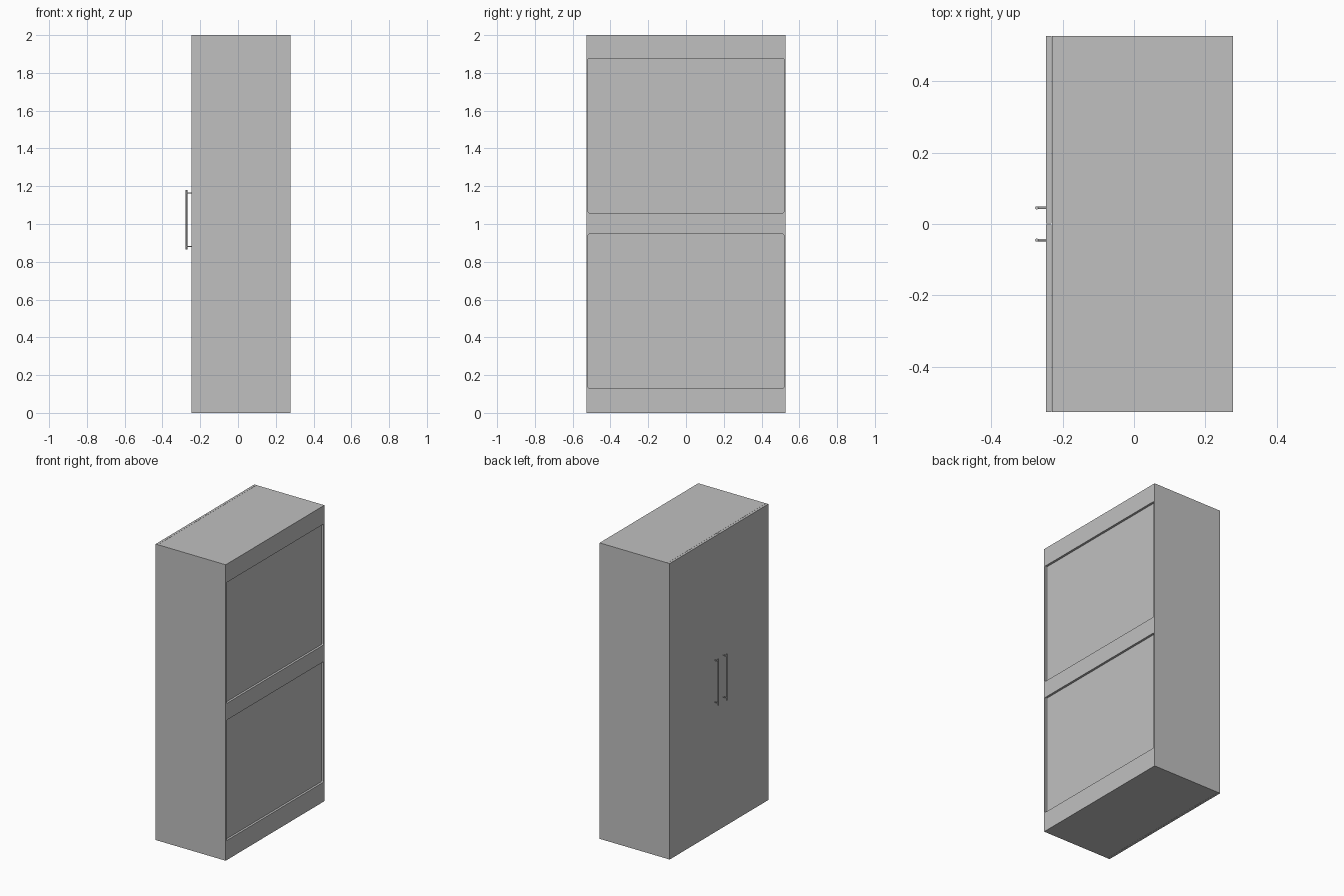
import bpy
from mathutils import Vector

old = bpy.data.objects.get("Cube")
if old:
    bpy.data.objects.remove(old, do_unlink=True)


def material(name, value):
    mat = bpy.data.materials.new(name)
    mat.use_nodes = True
    colour = (value, value, value, 1)
    mat.diffuse_color = colour
    mat.node_tree.nodes["Principled BSDF"].inputs["Base Color"].default_value = colour
    return mat


GREY = material("light grey", 0.53)


def box(name, low, high):
    """Box between two opposite corners."""
    low, high = Vector(low), Vector(high)
    bpy.ops.mesh.primitive_cube_add(size=1, location=(low + high) / 2)
    obj = bpy.context.object
    obj.name = name
    obj.scale = high - low
    bpy.ops.object.transform_apply(location=False, rotation=False, scale=True)
    obj.data.materials.append(GREY)
    return obj


def rod(name, start, end, radius):
    """Round bar between two points."""
    start, end = Vector(start), Vector(end)
    axis = end - start
    bpy.ops.mesh.primitive_cylinder_add(
        vertices=24, radius=radius, depth=axis.length, location=(start + end) / 2,
        rotation=axis.to_track_quat("Z", "Y").to_euler())
    obj = bpy.context.object
    obj.name = name
    obj.data.materials.append(GREY)
    bpy.ops.object.shade_smooth_by_angle()
    return obj


def cut(target, cutter):
    mod = target.modifiers.new(cutter.name, "BOOLEAN")
    mod.operation = "DIFFERENCE"
    mod.solver = "EXACT"
    mod.object = cutter
    cutter.hide_render = True
    cutter.hide_set(True)
    cutter.display_type = "WIRE"


HALF = 0.527      # half the cabinet width
BACK = 0.277      # x of the back face
BODY = -0.230     # x of the open side of the carcass
DOOR = -0.247     # x of the outer door face
WALL = 0.016
RECESS = 0.015

# Carcass, hollowed from the door side
carcass = box("carcass", (BODY, -HALF, 0), (BACK, HALF, 2))
cut(carcass, box("interior_cutter", (BODY - 0.1, -HALF + WALL, WALL),
                 (BACK - 2 * RECESS, HALF - WALL, 2 - WALL)))

# Two recessed back panels with slightly rounded corners
for name, bottom, top in (("lower", 0.132, 0.946), ("upper", 1.059, 1.876)):
    cutter = box(name + "_panel_cutter", (BACK - RECESS, -0.518, bottom),
                 (BACK + 0.05, 0.518, top))
    edges = cutter.data.attributes.new("bevel_weight_edge", "FLOAT", "EDGE")
    for edge in cutter.data.edges:
        a, b = (cutter.data.vertices[i].co for i in edge.vertices)
        edges.data[edge.index].value = float(abs(a.x - b.x) > 0.01)
    bevel = cutter.modifiers.new("round_corners", "BEVEL")
    bevel.limit_method = "WEIGHT"
    bevel.width = 0.006
    bevel.segments = 4
    cut(carcass, cutter)

# Fixed middle shelf
box("middle_shelf", (BODY + 0.01, -HALF + WALL, 1 - WALL / 2),
    (BACK - 2 * RECESS, HALF - WALL, 1 + WALL / 2))

# Pair of doors, each with a bar handle on two posts
for side, sign in (("left", 1), ("right", -1)):
    inner, outer = sign * 0.001, sign * HALF
    box(side + "_door", (DOOR, min(inner, outer), 0),
        (BODY - 0.001, max(inner, outer), 2))
    y = sign * 0.045
    rod(side + "_handle_bar", (-0.2725, y, 0.865), (-0.2725, y, 1.18), 0.0045)
    for end, z in (("lower", 0.881), ("upper", 1.164)):
        rod(f"{side}_handle_{end}_post", (-0.2725, y, z), (DOOR + 0.002, y, z), 0.0035)
